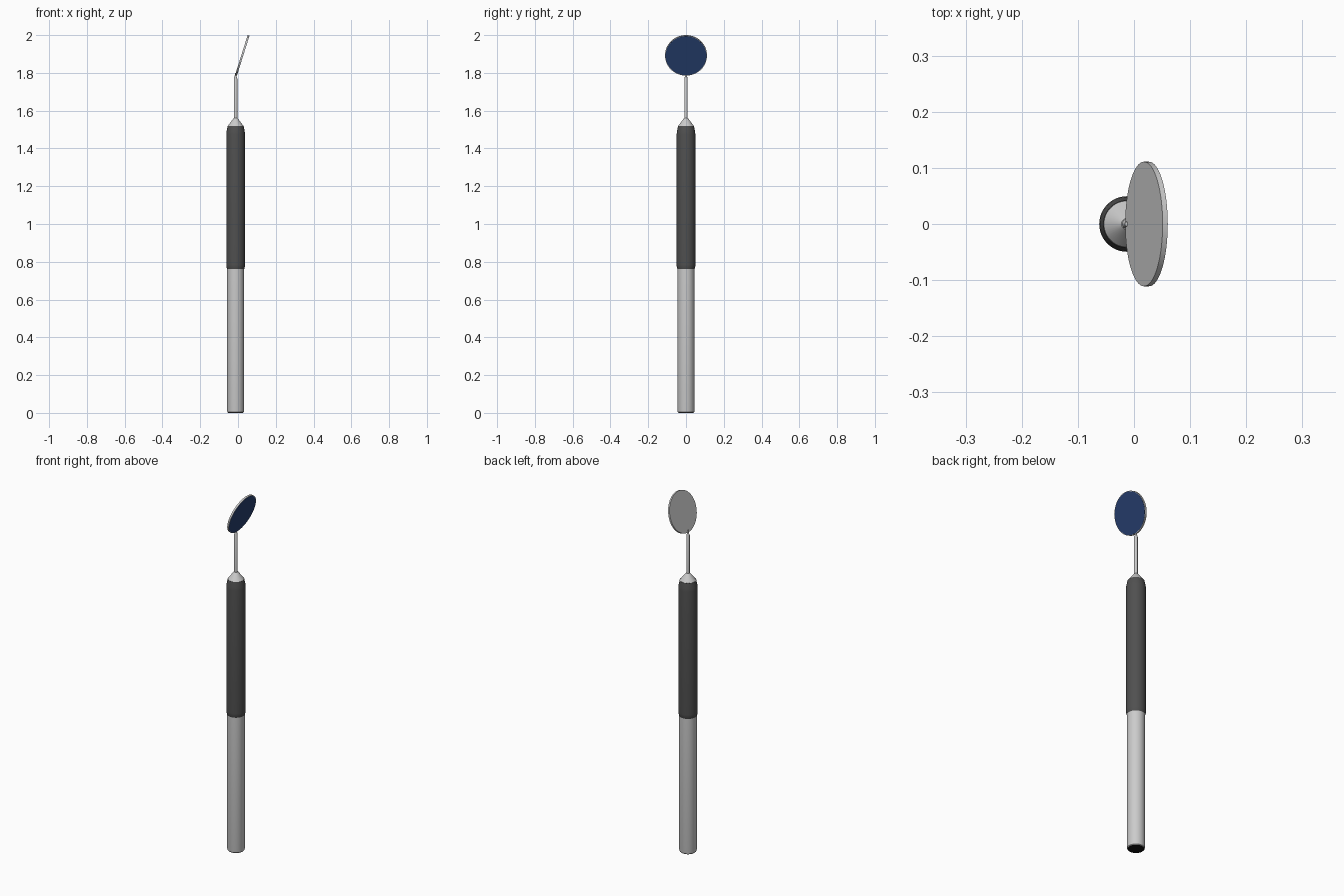
import bpy, bmesh
from math import radians, sin, cos, tau

if "Cube" in bpy.data.objects:
    bpy.data.objects.remove(bpy.data.objects["Cube"])

AXIS_X = -0.0125      # handle centre line
TILT = radians(17.5)  # mirror lean


def material(name, rgb):
    m = bpy.data.materials.new(name)
    m.diffuse_color = (*rgb, 1)
    m.use_nodes = True
    m.node_tree.nodes["Principled BSDF"].inputs["Base Color"].default_value = m.diffuse_color
    return m


def lathe(name, profile, sides, mat=None):
    """Solid of revolution about local z from (radius, z) pairs, capped."""
    bm = bmesh.new()
    rings = [[bm.verts.new((r * cos(tau * i / sides), r * sin(tau * i / sides), z))
              for i in range(sides)] for r, z in profile]
    for a, b in zip(rings, rings[1:]):
        for i in range(sides):
            j = (i + 1) % sides
            bm.faces.new((a[i], a[j], b[j], b[i]))
    bm.faces.new(rings[0][::-1])
    bm.faces.new(rings[-1])
    mesh = bpy.data.meshes.new(name)
    bm.to_mesh(mesh)
    bm.free()
    ob = bpy.data.objects.new(name, mesh)
    bpy.context.collection.objects.link(ob)
    ob.location.x = AXIS_X
    if mat:
        mesh.materials.append(mat)
    bpy.ops.object.select_all(action='DESELECT')
    ob.select_set(True)
    bpy.context.view_layer.objects.active = ob
    bpy.ops.object.shade_smooth_by_angle(angle=radians(25))
    return ob


rubber = material("dark_rubber", (0.08, 0.08, 0.08))
glass = material("blue_mirror", (0.02, 0.05, 0.16))
black = material("black_end", (0.005, 0.005, 0.005))

# Metal lower handle with a rounded foot and dark end face
lathe("lower_handle", [(0.040, 0.001), (0.0435, 0.004), (0.045, 0.011), (0.045, 0.79)], 48)
lathe("end_cap", [(0.040, 0.0), (0.040, 0.002)], 48, black)

# Rubber grip, chamfered at both ends
lathe("grip", [(0.045, 0.761), (0.049, 0.775), (0.0495, 0.785), (0.0495, 1.475),
               (0.048, 1.49), (0.042, 1.52)], 48, rubber)

# Metal cone and slim stem
lathe("neck_cone", [(0.041, 1.515), (0.041, 1.52), (0.016, 1.553), (0.010, 1.56)], 48)
lathe("stem", [(0.009, 1.555), (0.009, 1.77), (0.005, 1.782), (0.004, 1.80)], 24)

# Tilted mirror: grey backing with the blue glass facing +x and down
for name, z0, z1, r, mat in (("mirror_back", -0.005, 0.0045, 0.111, None),
                             ("mirror_glass", 0.004, 0.0052, 0.108, glass)):
    disc = lathe(name, [(r, z0), (r, z1)], 64, mat)
    disc.rotation_euler = (0, radians(90) + TILT, 0)
    disc.location = (0.0225, 0, 1.8927)
